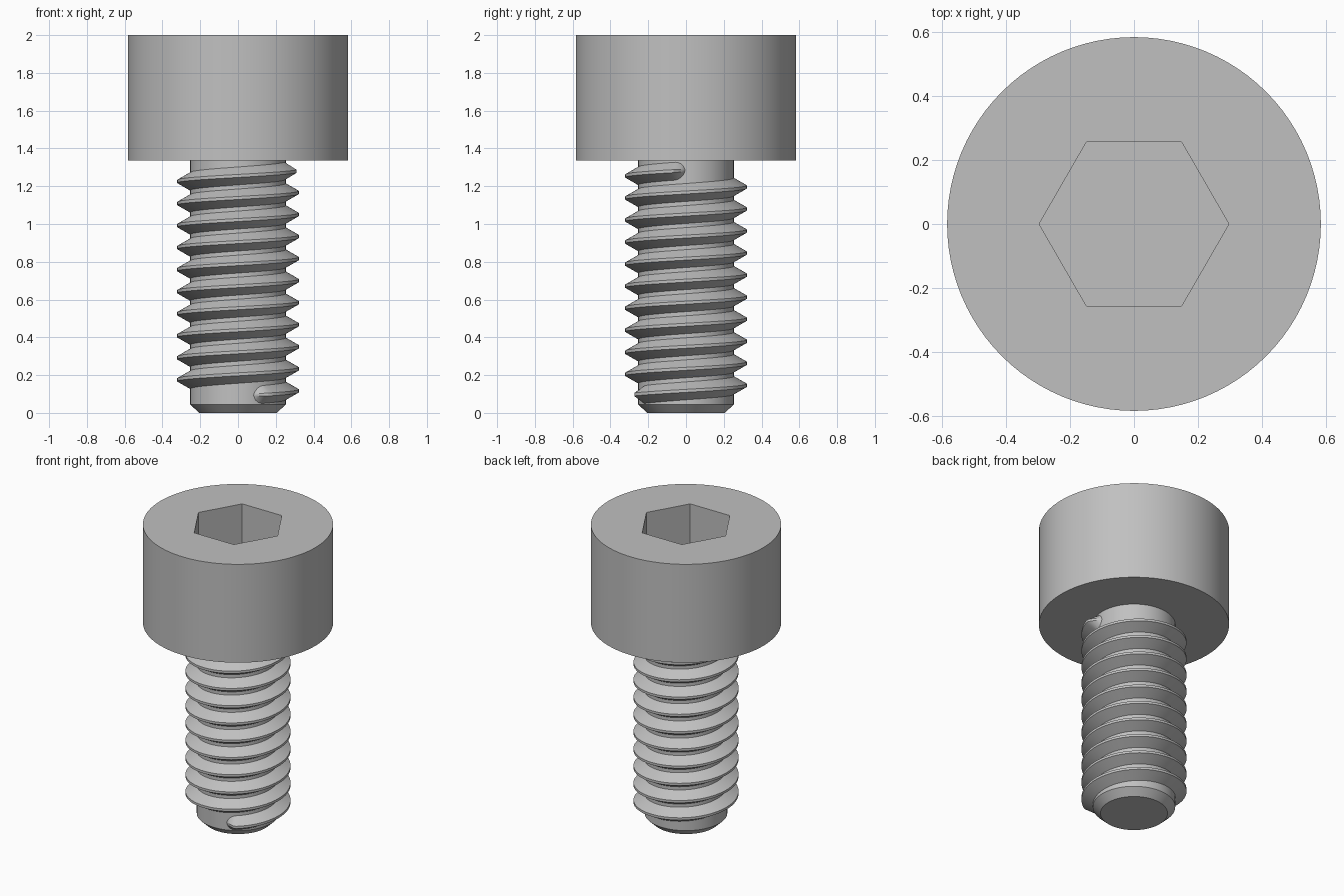
import bpy, bmesh, math

if "Cube" in bpy.data.objects:
    bpy.data.objects.remove(bpy.data.objects["Cube"], do_unlink=True)

# One plain steel colour for every part
steel = bpy.data.materials.new("steel_grey")
steel.use_nodes = True
GREY = (0.53, 0.53, 0.53, 1)
steel.diffuse_color = GREY
steel.node_tree.nodes["Principled BSDF"].inputs["Base Color"].default_value = GREY

SEGMENTS = 96
CORE, CREST = 0.253, 0.322
HEAD_BASE = 1.335
PITCH = 0.1167


def loft(name, rings):
    """Skin a list of closed rings of points, capping both ends."""
    bm = bmesh.new()
    loops = [[bm.verts.new(p) for p in ring] for ring in rings]
    n = len(loops[0])
    for a, b in zip(loops, loops[1:]):
        for i in range(n):
            j = (i + 1) % n
            bm.faces.new((a[i], a[j], b[j], b[i]))
    bm.faces.new(loops[0][::-1])
    bm.faces.new(loops[-1])
    bmesh.ops.recalc_face_normals(bm, faces=bm.faces)
    mesh = bpy.data.meshes.new(name)
    bm.to_mesh(mesh)
    bm.free()
    mesh.materials.append(steel)
    obj = bpy.data.objects.new(name, mesh)
    bpy.context.collection.objects.link(obj)
    bpy.ops.object.select_all(action='DESELECT')
    obj.select_set(True)
    bpy.context.view_layer.objects.active = obj
    bpy.ops.object.shade_smooth_by_angle(angle=math.radians(30))
    return obj


def circle(radius, z):
    angles = [math.tau * i / SEGMENTS for i in range(SEGMENTS)]
    return [(radius * math.cos(a), radius * math.sin(a), z) for a in angles]


def hexagon(radius, z):
    """Six-sided ring with as many points as a circle, corners on the x axis."""
    ring = []
    for i in range(SEGMENTS):
        a = math.tau * i / SEGMENTS
        off = a % (math.pi / 3) - math.pi / 6
        r = radius * math.cos(math.pi / 6) / math.cos(off)
        ring.append((r * math.cos(a), r * math.sin(a), z))
    return ring


# Cylindrical head with its hexagonal socket
loft("head", [circle(0.583, HEAD_BASE), circle(0.583, 2),
              hexagon(0.296, 2), hexagon(0.296, 1.66)])

# Plain shank with a chamfered tip
loft("shank", [circle(0.206, 0), circle(CORE, 0.045), circle(CORE, HEAD_BASE + 0.01)])

# Right-handed helical thread that fades into the shank at both ends
START, END, STEP, FADE = -72, 3600, 3, 13
ROOT = CORE - 0.008
sections = []
for deg in range(START, END + 1, STEP):
    t = min(1, (deg - START) / FADE, (END - deg) / FADE)
    width = max(0.08, math.sqrt(1 - (1 - t) ** 2))
    top = ROOT + 0.002 + (CREST - ROOT - 0.002) * t
    z = PITCH * (1 + deg / 360)
    a = math.radians(deg)
    profile = [(ROOT, -0.052), (top, -0.008), (top, 0.008), (ROOT, 0.052)]
    sections.append([(r * math.cos(a), r * math.sin(a), z + h * width)
                     for r, h in profile])
loft("thread", sections)
